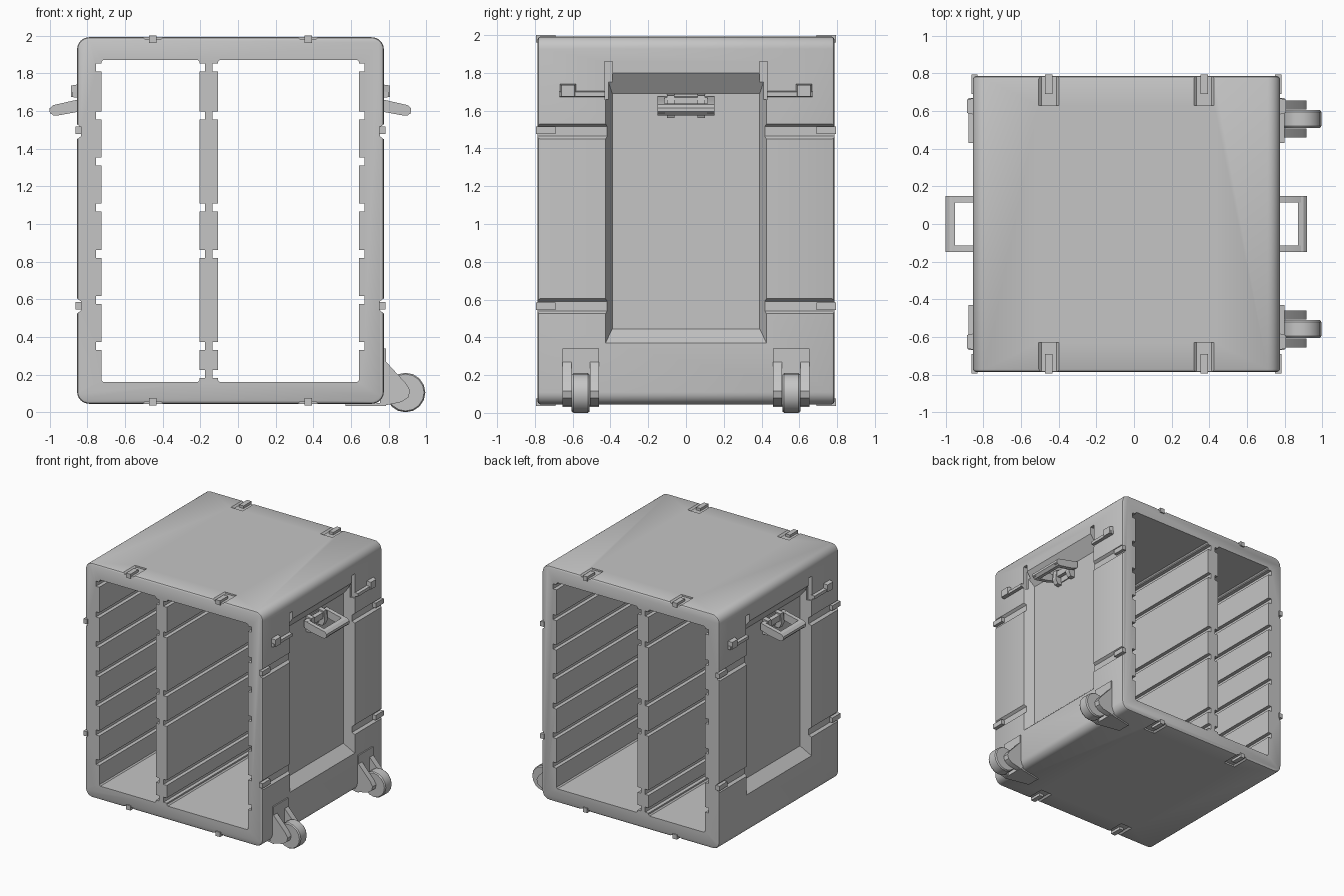
import bpy, bmesh, math

if "Cube" in bpy.data.objects:
    bpy.data.objects.remove(bpy.data.objects["Cube"])

CX, HALF = -0.04, 0.815          # case centre and half width
TOP, BOT, DEPTH = 1.992, 0.045, 0.785

grey = bpy.data.materials.new("grey_plastic")
grey.diffuse_color = (0.56, 0.56, 0.56, 1)
grey.use_nodes = True
grey.node_tree.nodes["Principled BSDF"].inputs["Base Color"].default_value = grey.diffuse_color


def loft(name, sections):
    """Skin between equal-length point loops and cap both ends."""
    bm = bmesh.new()
    rings = [[bm.verts.new(p) for p in s] for s in sections]
    n = len(rings[0])
    for a, b in zip(rings, rings[1:]):
        for i in range(n):
            j = (i + 1) % n
            bm.faces.new((a[i], a[j], b[j], b[i]))
    bm.faces.new(rings[0])
    bm.faces.new(rings[-1])
    bmesh.ops.recalc_face_normals(bm, faces=bm.faces)
    me = bpy.data.meshes.new(name)
    bm.to_mesh(me)
    bm.free()
    me.materials.append(grey)
    ob = bpy.data.objects.new(name, me)
    bpy.context.collection.objects.link(ob)
    return ob


def prism(name, xz, y0, y1):
    return loft(name, [[(x, y, z) for x, z in xz] for y in (y0, y1)])


def box(name, x0, x1, y0, y1, z0, z1):
    return prism(name, [(x0, z0), (x1, z0), (x1, z1), (x0, z1)], y0, y1)


def side_frustum(name, s, rects):
    """Loft of (u, y0, y1, z0, z1) rectangles, u measured out from a side wall."""
    return loft(name, [[(CX + s * (HALF + u), y, z) for y, z in
                        ((y0, z0), (y1, z0), (y1, z1), (y0, z1))]
                       for u, y0, y1, z0, z1 in rects])


def rounded(inset, y, r=0.065):
    pts = []
    w, zc, h = HALF - r, (TOP + BOT) / 2, (TOP - BOT) / 2 - r
    for k, (sx, sz) in enumerate(((1, 1), (-1, 1), (-1, -1), (1, -1))):
        for i in range(7):
            a = math.pi / 2 * (k + i / 6)
            q = r - inset
            pts.append((CX + sx * w + q * math.cos(a), y, zc + sz * h + q * math.sin(a)))
    return pts


# Case body with softened front and back rims
body = loft("case_body", [rounded(i, y) for i, y in
            ((0.014, -DEPTH), (0.004, -DEPTH + 0.005), (0, -DEPTH + 0.015),
             (0, DEPTH - 0.015), (0.004, DEPTH - 0.005), (0.014, DEPTH))])
cutters = []

# Two open bays with runner grooves in their walls
WALL = (0.33, 0.575, 0.82, 1.067, 1.31, 1.555, 1.81)
POST = (0.182, 0.33, 0.82, 1.067, 1.555, 1.81)


def bay(x0, x1, left, right):
    z0, z1, c, g = 0.16, 1.872, 0.01, 0.03
    pts = [(x0 + c, z0), (x1 - c, z0), (x1, z0 + c)]
    for z in right:
        pts += [(x1, z), (x1 + g, z), (x1 + g, z + 0.043), (x1, z + 0.043)]
    pts += [(x1, z1 - c), (x1 - c, z1), (x0 + c, z1), (x0, z1 - c)]
    for z in reversed(left):
        pts += [(x0, z + 0.043), (x0 - g, z + 0.043), (x0 - g, z), (x0, z)]
    pts.append((x0, z0 + c))
    cutters.append(prism("bay_cutter", pts, -1, 1))


bay(-0.725, -0.205, WALL, POST)
bay(-0.105, 0.642, POST, WALL)

for s in (-1, 1):
    # Bevelled recess in each side wall
    cutters.append(side_frustum("recess_cutter", s, [
        (0.02, -0.435, 0.435, 0.352, 1.827), (-0.08, -0.39, 0.39, 0.445, 1.69)]))
    for m in (-1, 1):
        # Strap grooves and upright slots
        for z in (0.565, 1.49):
            cutters.append(side_frustum("groove_cutter", s, [
                (0.02, m * 0.40, m * 0.9, z - 0.055, z + 0.055),
                (-0.02, m * 0.40, m * 0.9, z - 0.025, z + 0.025)]))
        cutters.append(side_frustum("slot_cutter", s, [
            (0.02, m * 0.39, m * 0.431, 1.66, 1.86),
            (-0.035, m * 0.39, m * 0.431, 1.66, 1.86)]))

CLIPS = (CX - 0.412, CX + 0.412)
for x in CLIPS:
    for m in (-1, 1):
        # Shallow clip pockets in the top and bottom
        for z, d in ((TOP, 1), (BOT, -1)):
            cutters.append(loft("pocket_cutter", [
                [(x - w, m * 0.63, z + h), (x + w, m * 0.63, z + h),
                 (x + w, m * 0.9, z + h), (x - w, m * 0.9, z + h)]
                for w, h in ((0.065, d * 0.01), (0.04, -d * 0.013))]))

for c in cutters:
    mod = body.modifiers.new("cut", 'BOOLEAN')
    mod.object, mod.operation, mod.solver = c, 'DIFFERENCE', 'EXACT'
bpy.context.view_layer.objects.active = body
for mod in list(body.modifiers):
    bpy.ops.object.modifier_apply(modifier=mod.name)
for c in cutters:
    bpy.data.objects.remove(c)

# Rim clips: a tab with a small hook over the edge
for m in (-1, 1):
    for x in CLIPS:
        for z, d in ((TOP, 1), (BOT, -1)):
            za, zb, zc = z - d * 0.018, z + d * 0.008, z - d * 0.03
            box("rim_clip", x - 0.02, x + 0.02, m * 0.69, m * 0.795, za, zb)
            box("rim_clip_hook", x - 0.02, x + 0.02, m * 0.78, m * 0.795, zc, zb)
    for s in (-1, 1):
        for z in (0.565, 1.497):
            side_frustum("side_clip", s, [(-0.025, m * 0.69, m * 0.795, z - 0.02, z + 0.02),
                                          (0.008, m * 0.69, m * 0.795, z - 0.02, z + 0.02)])

for s in (-1, 1):
    def side_prism(name, uz, y0, y1):
        return prism(name, [(CX + s * (HALF + u), z) for u, z in uz], y0, y1)

    # Carry handle: arms, grip, pivot bar and brackets
    for m in (-1, 1):
        side_prism("handle_arm", [(-0.06, 1.675), (0, 1.66), (0.11, 1.635), (0.14, 1.615),
                                  (0.14, 1.585), (0.11, 1.575), (0, 1.595), (-0.06, 1.615)],
                   m * 0.115, m * 0.15)
        side_prism("handle_bracket", [(-0.085, 1.69), (-0.03, 1.68), (-0.02, 1.60),
                                      (-0.04, 1.56), (-0.085, 1.56)], m * 0.06, m * 0.10)
        # Latch bars beside the recess
        a, b = m * 0.43, m * 0.67
        side_frustum("latch_bar", s, [(-0.01, a, b, 1.67, 1.705), (0.025, a, b, 1.675, 1.70)])
        side_frustum("latch_block", s, [(-0.01, m * 0.58, b, 1.67, 1.742),
                                        (0.033, m * 0.59, m * 0.66, 1.675, 1.735)])
    side_prism("handle_grip", [(0.095, 1.637), (0.125, 1.632), (0.145, 1.615), (0.145, 1.595),
                               (0.125, 1.575), (0.095, 1.578)], -0.15, 0.15)
    side_prism("handle_pivot", [(-0.065, 1.675), (-0.035, 1.67), (-0.035, 1.62),
                                (-0.065, 1.62)], -0.15, 0.15)
    side_prism("handle_mount", [(-0.085, 1.685), (-0.072, 1.685), (-0.072, 1.58),
                                (-0.085, 1.58)], -0.10, 0.10)

# Two tilt castors on the lower right edge
for m in (-1, 1):
    box("castor_plate", 0.755, 0.785, m * 0.46, m * 0.655, 0.05, 0.34)
    loft("castor_foot", [[(0.57, m * 0.50, z), (0.57, m * 0.61, z),
                          (0.785, m * 0.655, z), (0.785, m * 0.46, z)] for z in (0.032, 0.05)])
    for y0, y1 in ((0.46, 0.508), (0.607, 0.655)):
        prism("castor_fork", [(0.76, 0.27), (0.785, 0.27), (0.895, 0.15), (0.915, 0.115),
                              (0.905, 0.08), (0.87, 0.055), (0.76, 0.032)], m * y0, m * y1)
    rim = [(math.cos(i * math.tau / 16), math.sin(i * math.tau / 16)) for i in range(16)]
    loft("castor_wheel", [[(0.89 + r * c, m * y, 0.105 + r * d) for c, d in rim]
                          for r, y in ((0.098, 0.51), (0.105, 0.52), (0.105, 0.595), (0.098, 0.605))])

bpy.ops.object.select_all(action='SELECT')
bpy.ops.object.shade_smooth_by_angle(angle=math.radians(28))
